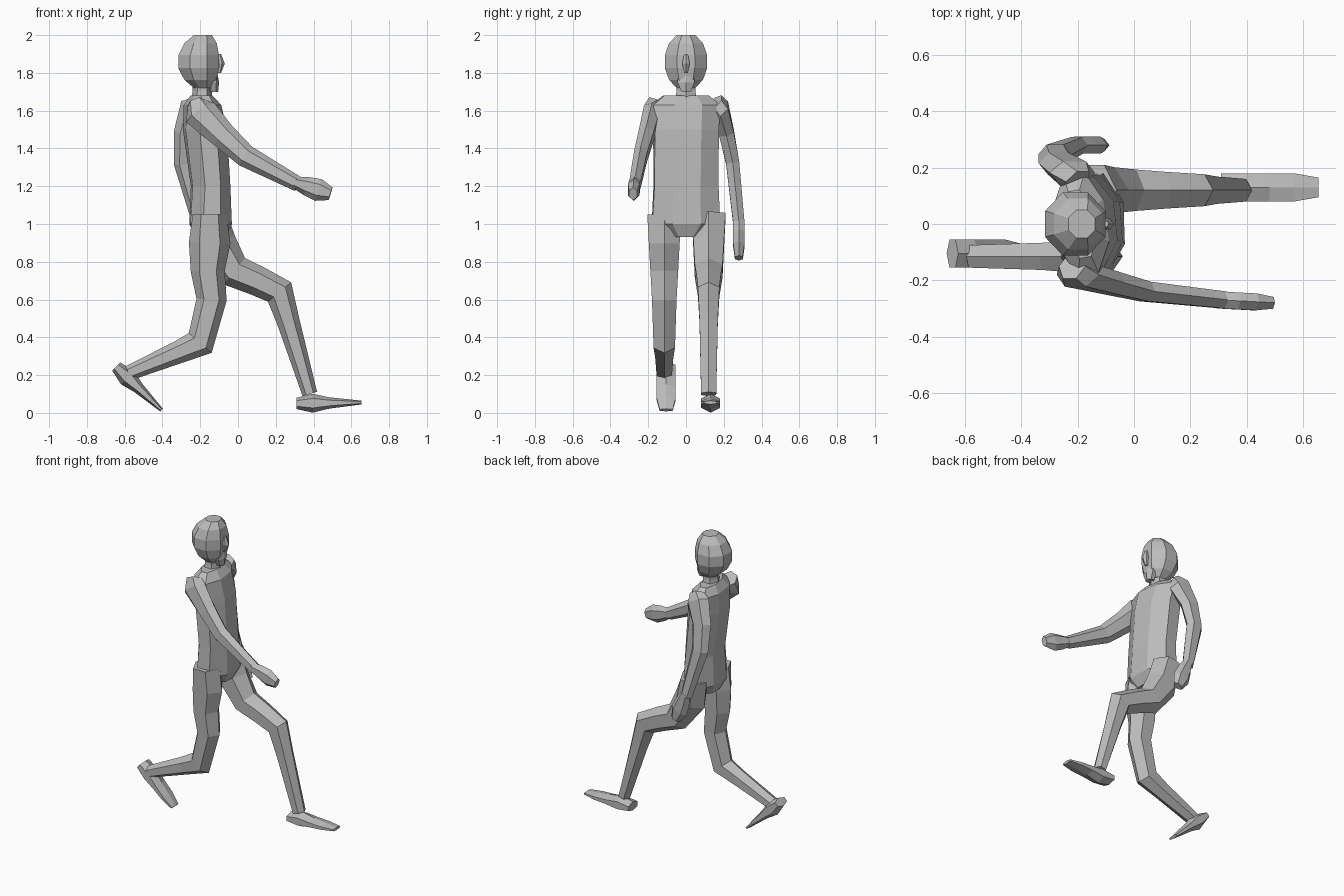
import bpy, bmesh, math
from mathutils import Vector

if "Cube" in bpy.data.objects:
    bpy.data.objects.remove(bpy.data.objects["Cube"], do_unlink=True)

shade = (0.5, 0.5, 0.5, 1)
grey = bpy.data.materials.new("plain grey")
grey.use_nodes = True
grey.diffuse_color = shade
grey.node_tree.nodes["Principled BSDF"].inputs["Base Color"].default_value = shade


def blend(start, end, count):
    """Evenly spaced values from start to end."""
    return [start + (end - start) * i / (count - 1) for i in range(count)]


def loft(name, centres, depths, widths, sides=6, upright=False, twist=0):
    """Skin polygon rings along a path, optionally level and turning by twist."""
    bm = bmesh.new()
    points = [Vector(c) for c in centres]
    last = len(points) - 1
    turns = blend(0, math.radians(twist), len(points))
    # Six-sided rings have a ridge in front, eight-sided ones a flat face
    offset = 0.5 if sides == 8 else 0
    fit = 1 / math.cos(math.pi / sides)
    rings = []
    for i, point in enumerate(points):
        tangent = Vector((0, 0, 1))
        if not upright:
            before = (point - points[max(i - 1, 0)]).normalized()
            after = (points[min(i + 1, last)] - point).normalized()
            tangent = (before + after).normalized()
        side = Vector((-math.sin(turns[i]), math.cos(turns[i]), 0))
        side = (side - tangent * side.dot(tangent)).normalized()
        front = side.cross(tangent)
        ring = []
        for k in range(sides):
            angle = math.tau * (k + offset) / sides
            forward = depths[i] * math.cos(angle) * (fit if offset else 1)
            across = widths[i] * math.sin(angle) * fit
            ring.append(bm.verts.new(point + front * forward + side * across))
        rings.append(ring)
    for low, high in zip(rings, rings[1:]):
        for k in range(sides):
            n = (k + 1) % sides
            bm.faces.new((low[k], low[n], high[n], high[k]))
    bm.faces.new(rings[0][::-1])
    bm.faces.new(rings[-1])
    bmesh.ops.recalc_face_normals(bm, faces=bm.faces)
    mesh = bpy.data.meshes.new(name)
    bm.to_mesh(mesh)
    bm.free()
    mesh.materials.append(grey)
    obj = bpy.data.objects.new(name, mesh)
    bpy.context.collection.objects.link(obj)


def arm(name, joints, shoulder_y, wrist_y):
    """Arm through side-view joints, spreading outwards to the wrist."""
    spread = blend(shoulder_y, wrist_y, len(joints))
    centres = [(x, y, z) for (x, z), y in zip(joints, spread)]
    depths = [0.05, 0.09, 0.07, 0.06, 0.04]
    loft(name, centres, depths, blend(0.05, 0.03, len(joints)))


def leg(name, joints, y):
    """Leg through side-view joints, with a calf placed below the knee."""
    centres = [Vector((x, y, z)) for x, z in joints]
    centres.insert(-1, centres[-2].lerp(centres[-1], 0.3))
    depths = [0.09, 0.11, 0.09, 0.08, 0.08, 0.06, 0.04]
    loft(name, centres, depths, blend(0.09, 0.04, len(centres)))


def tip(name, start, end, depths, width):
    """Hand or foot, from its root to its tip."""
    count = len(depths)
    centres = [Vector(start).lerp(Vector(end), t) for t in blend(0, 1, count)]
    loft(name, centres, depths, [width] * (count - 1) + [width * 0.7])


# Torso, leaning back and turning towards the shoulders
levels = [0.93, 1, 1.2, 1.5, 1.63, 1.68]
loft("torso", [(-0.145 - max(0, z - 1.2) * 0.1, 0, z) for z in levels],
     [0.08, 0.11, 0.1, 0.11, 0.09, 0.05], [0.09, 0.18, 0.17, 0.17, 0.18, 0.12],
     sides=8, upright=True, twist=10)

# Neck
loft("neck", [(-0.19, 0, z) for z in blend(1.64, 1.77, 3)],
     [0.06, 0.05, 0.05], [0.06, 0.05, 0.05], upright=True)

# Head, an egg of level rings
angles = [math.pi * k / 7 for k in range(1, 7)]
loft("head", [(-0.21 + 0.03 * math.cos(a) ** 2, 0, 1.86 - 0.155 * math.cos(a)) for a in angles],
     [0.11 * math.sin(a) for a in angles], [0.115 * math.sin(a) for a in angles],
     sides=8, upright=True)

# Face
loft("chin", [(-0.13, 0, z) for z in blend(1.7, 1.8, 3)],
     [0.025, 0.03, 0.02], [0.025, 0.045, 0.045], upright=True)
loft("nose", [(-0.1, 0, z) for z in blend(1.8, 1.9, 3)],
     [0.01, 0.03, 0.01], [0.01, 0.02, 0.01], upright=True)

# Arms: the right one swings forward, the left one back
arm("right_arm", [(-0.22, 1.64), (-0.2, 1.59), (-0.08, 1.47), (0.04, 1.36), (0.32, 1.21)],
    -0.15, -0.27)
arm("left_arm", [(-0.2, 1.64), (-0.22, 1.61), (-0.27, 1.48), (-0.28, 1.32), (-0.2, 1)],
    0.15, 0.28)
palm = [0.03, 0.05, 0.06, 0.035]
tip("right_hand", (0.3, -0.27, 1.22), (0.49, -0.28, 1.16), palm, 0.03)
tip("left_hand", (-0.2, 0.28, 1.02), (-0.12, 0.28, 0.82), palm, 0.03)

# Legs: the left one strides ahead, the right one trails
leg("left_leg", [(-0.15, 1.05), (-0.12, 0.9), (-0.02, 0.75), (0.1, 0.7), (0.22, 0.64), (0.38, 0.1)],
    0.12)
leg("right_leg", [(-0.15, 1.05), (-0.15, 0.9), (-0.16, 0.75), (-0.14, 0.6), (-0.2, 0.37), (-0.58, 0.21)],
    -0.115)
sole = [0.03, 0.05, 0.03, 0.02, 0.01]
tip("left_foot", (0.31, 0.13, 0.05), (0.655, 0.13, 0.055), sole, 0.05)
tip("right_foot", (-0.645, -0.105, 0.245), (-0.405, -0.105, 0.015), sole, 0.05)
